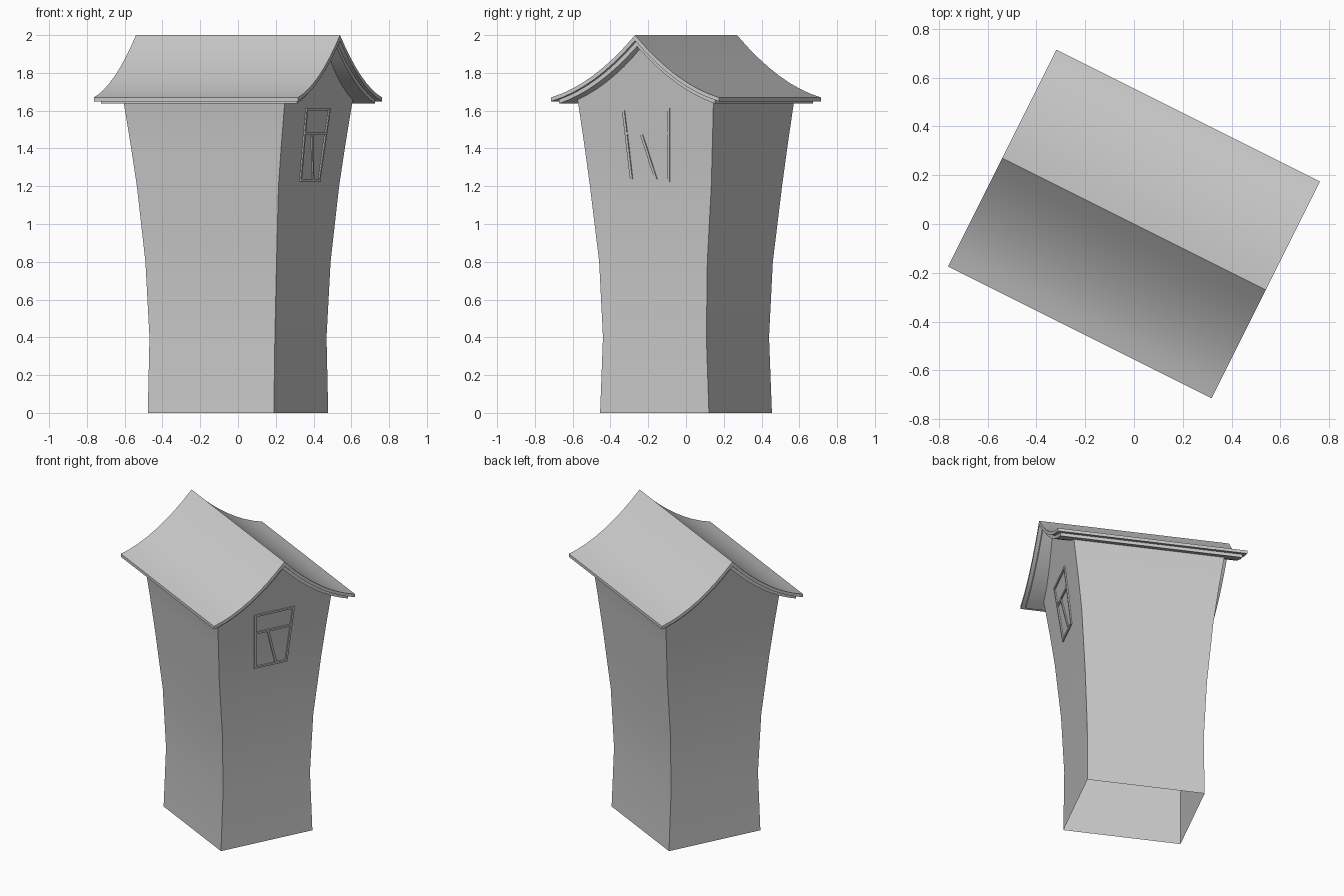
import bpy, bmesh, math
from mathutils import Vector

if "Cube" in bpy.data.objects:
    bpy.data.objects.remove(bpy.data.objects["Cube"])

TURN = -math.atan2(0.27, 0.54)   # whole building is turned about z
# body levels: z, half length along ridge, half width across
LEVELS = [(0, .373, .322), (.4, .371, .306), (.8, .388, .320),
          (1.2, .419, .359), (1.42, .446, .379), (1.64, .476, .400), (1.95, .520, .43)]


def half_length(z):
    for (z0, a0, _), (z1, a1, _) in zip(LEVELS, LEVELS[1:]):
        if z <= z1:
            return a0 + (a1 - a0) * (z - z0) / (z1 - z0)
    return LEVELS[-1][1]


def roof_z(v, drop):
    """Height of the flared roof curve, lowered by a thickness along the normal."""
    s = abs(v) / .497
    slope = .33 * (1.6 - 1.2 * s) / .497
    return 2 - .33 * (1.6 * s - .6 * s * s) - drop * math.sqrt(1 + slope * slope)


def finish(name, bm):
    bmesh.ops.recalc_face_normals(bm, faces=bm.faces)
    me = bpy.data.meshes.new(name)
    bm.to_mesh(me)
    bm.free()
    ob = bpy.data.objects.new(name, me)
    bpy.context.collection.objects.link(ob)
    ob.rotation_euler.z = TURN
    bpy.ops.object.select_all(action='DESELECT')
    ob.select_set(True)
    bpy.context.view_layer.objects.active = ob
    bpy.ops.object.shade_smooth_by_angle(angle=math.radians(25))
    return ob


# Roof layers: the curved profile extruded along the ridge
def roof_layer(name, hu, hv, top, bottom, n=8):
    bm = bmesh.new()
    vs = [hv * i / n for i in range(-n, n + 1)]
    rows = [[bm.verts.new((u, v, roof_z(v, d))) for v in vs]
            for u, d in ((-hu, top), (hu, top), (hu, bottom), (-hu, bottom))]
    for r, q in zip(rows, rows[1:] + rows[:1]):
        for i in range(2 * n):
            bm.faces.new((r[i], r[i + 1], q[i + 1], q[i]))
    for i in (0, -1):
        bm.faces.new([r[i] for r in rows])
    finish(name, bm)


roof_layer("roof_cover", .604, .497, 0, .02)
roof_layer("roof_underlayer", .580, .462, .02, .041)

# Tower walls: stacked rings, open below, gables narrowing under the roof
bm = bmesh.new()
sections = [(z, a, b, True) for z, a, b in LEVELS[:-1]]
for b in (.405, .34, .27, .2, .13, .06, .004):
    z = roof_z(b, .035)
    sections.append((z, half_length(z), b, b > .4))
prev = None
for z, a, b, sides in sections:
    ring = [bm.verts.new(p) for p in ((a, -b, z), (a, b, z), (-a, b, z), (-a, -b, z))]
    if prev:
        for i in range(4):
            if sides or i in (0, 2):
                j = (i + 1) % 4
                bm.faces.new((prev[i], prev[j], ring[j], ring[i]))
    prev = ring
finish("tower_walls", bm)

# Window frame: slim bars between (across, height) points on the right gable wall
bm = bmesh.new()


def bar(p, q, w=.014, out=.007, inn=.015):
    p, q = Vector(p), Vector(q)
    d = (q - p).normalized()
    side = Vector((-d.y, d.x)) * w / 2
    p, q = p - d * w / 2, q + d * w / 2
    loops = []
    for off in (-inn, out):
        loops.append([bm.verts.new((half_length(c.y) + off, c.x, c.y))
                      for c in (p - side, q - side, q + side, p + side)])
    bm.faces.new(loops[0])
    bm.faces.new(loops[1])
    for i in range(4):
        j = (i + 1) % 4
        bm.faces.new((loops[0][i], loops[0][j], loops[1][j], loops[1][i]))


for s in (-1, 1):
    bar((s * .109, 1.23), (s * .134, 1.605))     # jambs
bar((-.134, 1.607), (.134, 1.607))               # head
bar((-.109, 1.23), (.109, 1.23))                 # sill
bar((-.125, 1.48), (.125, 1.48))                 # crossbar
bar((-.035, 1.473), (.036, 1.235))               # leaning glazing bar
finish("window_frame", bm)
